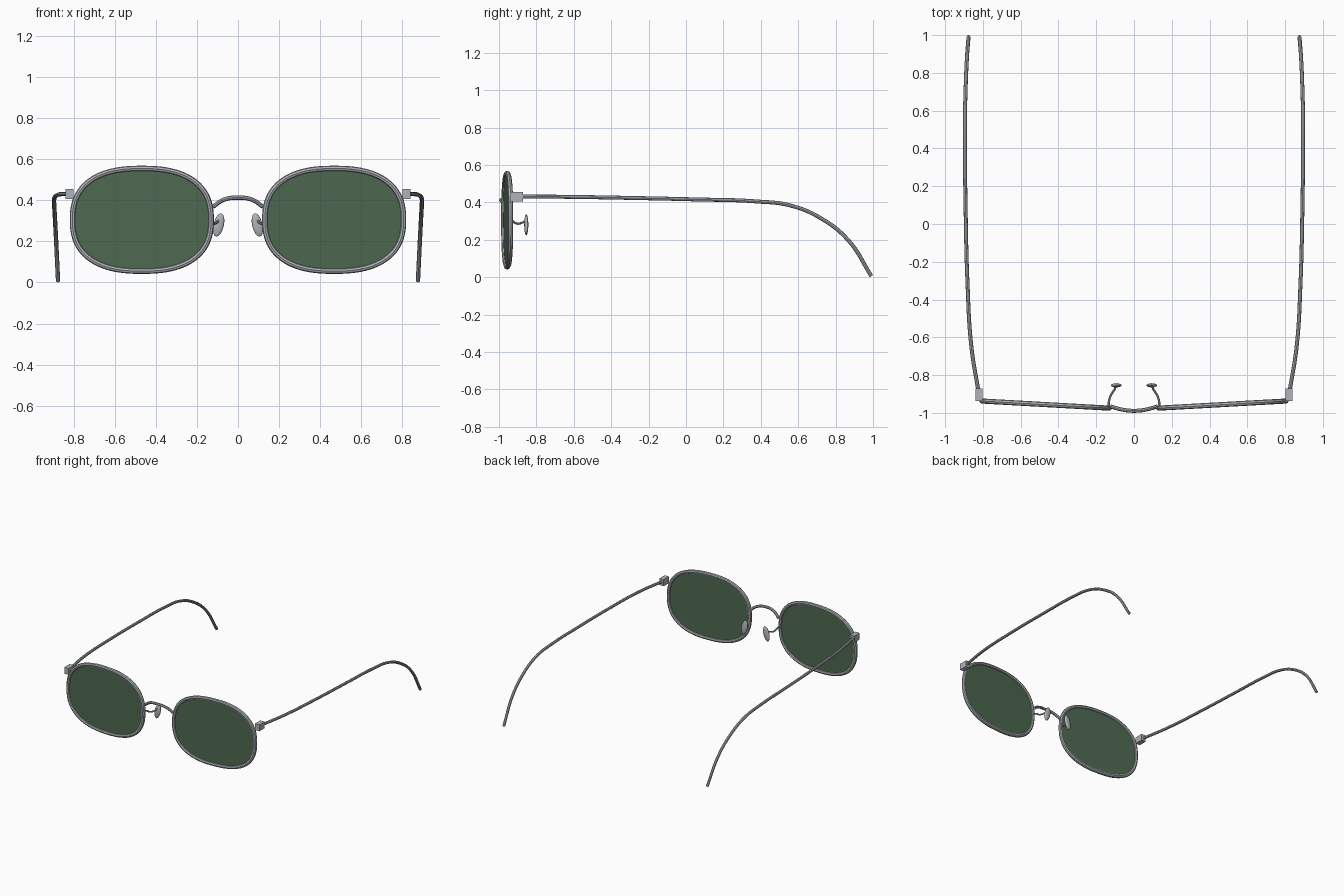
import bpy, bmesh, math
from mathutils import Matrix, Vector

cube = bpy.data.objects.get("Cube")
if cube:
    bpy.data.objects.remove(cube, do_unlink=True)


def material(name, color, roughness):
    m = bpy.data.materials.new(name)
    m.use_nodes = True
    m.diffuse_color = color
    bsdf = next(n for n in m.node_tree.nodes if n.type == 'BSDF_PRINCIPLED')
    bsdf.inputs["Base Color"].default_value = color
    bsdf.inputs["Roughness"].default_value = roughness
    return m


silver = material("silver metal", (0.43, 0.45, 0.48, 1), 0.4)
green = material("dark green glass", (0.075, 0.14, 0.08, 1), 0.3)


def finish(obj, mat, mirrored=True, smooth=True):
    """Assign the colour, mirror to the other side and shade."""
    obj.data.materials.clear()
    obj.data.materials.append(mat)
    bpy.ops.object.select_all(action='DESELECT')
    obj.select_set(True)
    bpy.context.view_layer.objects.active = obj
    if smooth:
        bpy.ops.object.shade_smooth_by_angle(angle=math.radians(40))
    if mirrored:
        mod = obj.modifiers.new("Mirror", 'MIRROR')
        mod.use_mirror_merge = False
    return obj


def add_mesh(name, bm):
    mesh = bpy.data.meshes.new(name)
    bm.to_mesh(mesh)
    bm.free()
    obj = bpy.data.objects.new(name, mesh)
    bpy.context.collection.objects.link(obj)
    return obj


def wire(name, points, radius, closed=False, smooth_path=True, mirrored=True):
    """Round wire along a path, turned into a mesh."""
    curve = bpy.data.curves.new(name, 'CURVE')
    curve.dimensions = '3D'
    curve.bevel_depth = radius
    curve.bevel_resolution = 2
    curve.use_fill_caps = True
    if smooth_path:
        curve.resolution_u = 8
        spline = curve.splines.new('BEZIER')
        spline.bezier_points.add(len(points) - 1)
        for bp, p in zip(spline.bezier_points, points):
            bp.co = p
            bp.handle_left_type = bp.handle_right_type = 'AUTO'
    else:
        spline = curve.splines.new('POLY')
        spline.points.add(len(points) - 1)
        for sp, p in zip(spline.points, points):
            sp.co = (*p, 1)
    spline.use_cyclic_u = closed
    obj = bpy.data.objects.new(name, curve)
    bpy.context.collection.objects.link(obj)
    bpy.ops.object.select_all(action='DESELECT')
    obj.select_set(True)
    bpy.context.view_layer.objects.active = obj
    bpy.ops.object.convert(target='MESH')
    return finish(bpy.context.object, silver, mirrored)


# Lens outline: a squarish oval, swept back towards the hinge
CENTER = Vector((0.468, -0.956, 0.305))
SWEEP = Matrix.Rotation(math.radians(3.2), 4, 'Z')


def outline(half_w, half_h, y=0.0, count=64, power=2.45):
    pts = []
    for i in range(count):
        a = math.tau * i / count
        c, s = math.cos(a), math.sin(a)
        x = math.copysign(abs(c) ** (2 / power), c) * half_w
        z = math.copysign(abs(s) ** (2 / power), s) * half_h
        pts.append(CENTER + SWEEP @ Vector((x, y, z)))
    return pts


# Rims
wire("rims", outline(0.338, 0.250), 0.0135, closed=True, smooth_path=False)

# Lenses
bm = bmesh.new()
face = bm.faces.new([bm.verts.new(p) for p in outline(0.338, 0.250, -0.003)])
extruded = bmesh.ops.extrude_face_region(bm, geom=[face])
moved = [v for v in extruded["geom"] if isinstance(v, bmesh.types.BMVert)]
bmesh.ops.translate(bm, verts=moved, vec=SWEEP @ Vector((0, 0.006, 0)))
bmesh.ops.recalc_face_normals(bm, faces=bm.faces)
finish(add_mesh("lenses", bm), green)

# Bridge
half = [(0.122, -0.966, 0.368), (0.07, -0.981, 0.402)]
wire("bridge", [(-x, y, z) for x, y, z in half] + [(0, -0.989, 0.413)] + half[::-1],
     0.0105, mirrored=False)

# Nose pad arms and pads
wire("nose_pad_arms", [(0.135, -0.965, 0.315), (0.132, -0.935, 0.305),
                       (0.122, -0.905, 0.287), (0.103, -0.875, 0.292),
                       (0.096, -0.856, 0.302)], 0.006)
bm = bmesh.new()
bmesh.ops.create_uvsphere(bm, u_segments=20, v_segments=12, radius=1)
bm.transform(Matrix.Translation((0.094, -0.854, 0.280))
             @ Matrix.Rotation(math.radians(-13), 4, 'Y')
             @ Matrix.Diagonal((0.025, 0.011, 0.058, 1)))
finish(add_mesh("nose_pads", bm), silver)

# Hinge blocks
bm = bmesh.new()
bmesh.ops.create_cube(bm, size=1)
bm.transform(Matrix.Translation((0.821, -0.904, 0.430))
             @ Matrix.Diagonal((0.038, 0.066, 0.050, 1)))
finish(add_mesh("hinge_blocks", bm), silver, smooth=False)

# Temple arms with curved ear hooks
wire("temple_arms", [(0.823, -0.89, 0.431), (0.861, -0.65, 0.430),
                     (0.882, -0.30, 0.424), (0.891, 0.05, 0.416),
                     (0.895, 0.38, 0.405), (0.895, 0.56, 0.383),
                     (0.891, 0.73, 0.310), (0.885, 0.87, 0.195),
                     (0.876, 0.991, 0.006)], 0.0105)
